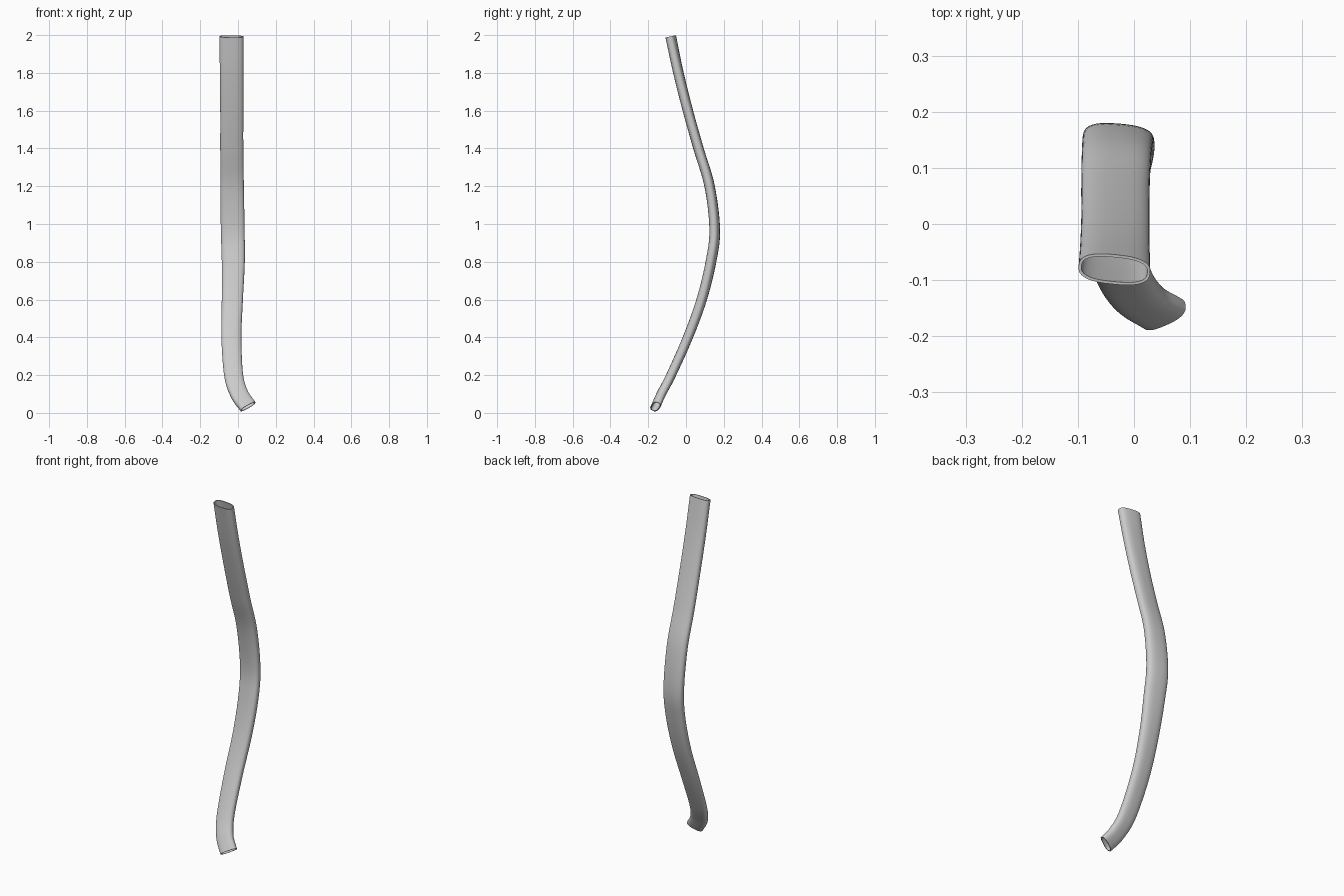
import bpy
import bmesh
from math import cos, sin, radians, pi, copysign
from mathutils import Vector

if "Cube" in bpy.data.objects:
    bpy.data.objects.remove(bpy.data.objects["Cube"])

# Path stations: x, y, z, half width, half thickness, twist in degrees
STATIONS = [
    (0.053, -0.161, 0.033, 0.047, 0.023, 8),
    (0.007, -0.131, 0.10, 0.048, 0.024, 4),
    (-0.023, -0.079, 0.20, 0.050, 0.025, 0),
    (-0.035, 0.010, 0.40, 0.053, 0.026, 0),
    (-0.030, 0.083, 0.60, 0.056, 0.027, -2),
    (-0.025, 0.132, 0.80, 0.061, 0.027, -5),
    (-0.028, 0.152, 0.97, 0.063, 0.027, -5),
    (-0.031, 0.125, 1.20, 0.062, 0.027, -2),
    (-0.033, 0.066, 1.40, 0.061, 0.027, 0),
    (-0.033, 0.010, 1.60, 0.061, 0.027, -1),
    (-0.034, -0.040, 1.80, 0.062, 0.027, -3),
    (-0.035, -0.081, 1.993, 0.064, 0.027, -6),
]
SIDES, STEPS, WALL = 48, 8, 0.005


def smooth_path(pts):
    """Catmull-Rom through all stations, interpolating every column."""
    ext = [[2 * a - b for a, b in zip(pts[0], pts[1])], *pts,
           [2 * a - b for a, b in zip(pts[-1], pts[-2])]]
    out = []
    for i in range(1, len(ext) - 2):
        for s in range(STEPS):
            t = s / STEPS
            out.append([0.5 * (2 * b + (c - a) * t + (2 * a - 5 * b + 4 * c - d) * t * t
                               + (3 * b - a - 3 * c + d) * t ** 3)
                        for a, b, c, d in zip(*ext[i - 1:i + 3])])
    out.append(list(pts[-1]))
    return out


def rounded(v):
    """Flattens a circle coordinate toward a rounded rectangle."""
    return copysign(abs(v) ** 0.75, v)


def ring(bm, path, i, inset):
    x, y, z, w, h, twist = path[i]
    tangent = (Vector(path[min(i + 1, len(path) - 1)][:3])
               - Vector(path[max(i - 1, 0)][:3])).normalized()
    a = radians(twist)
    side = Vector((cos(a), sin(a), 0))
    side = (side - tangent * side.dot(tangent)).normalized()
    normal = tangent.cross(side)
    return [bm.verts.new(Vector((x, y, z))
                         + side * (w - inset) * rounded(cos(2 * pi * k / SIDES))
                         + normal * (h - inset) * rounded(sin(2 * pi * k / SIDES)))
            for k in range(SIDES)]


def bridge(bm, a, b):
    for k in range(SIDES):
        n = (k + 1) % SIDES
        bm.faces.new((a[k], a[n], b[n], b[k]))


# Hollow curved tube: outer wall, top rim, inner wall, bottom rim
path = smooth_path(STATIONS)
bm = bmesh.new()
outer = [ring(bm, path, i, 0) for i in range(len(path))]
inner = [ring(bm, path, i, WALL) for i in range(len(path))]
loops = outer + inner[::-1] + [outer[0]]
for a, b in zip(loops, loops[1:]):
    bridge(bm, a, b)
bmesh.ops.recalc_face_normals(bm, faces=bm.faces)
mesh = bpy.data.meshes.new("curved_tube")
bm.to_mesh(mesh)
bm.free()
tube = bpy.data.objects.new("curved_tube", mesh)
bpy.context.collection.objects.link(tube)
bpy.context.view_layer.objects.active = tube
tube.select_set(True)
bpy.ops.object.shade_smooth_by_angle(angle=radians(40))
